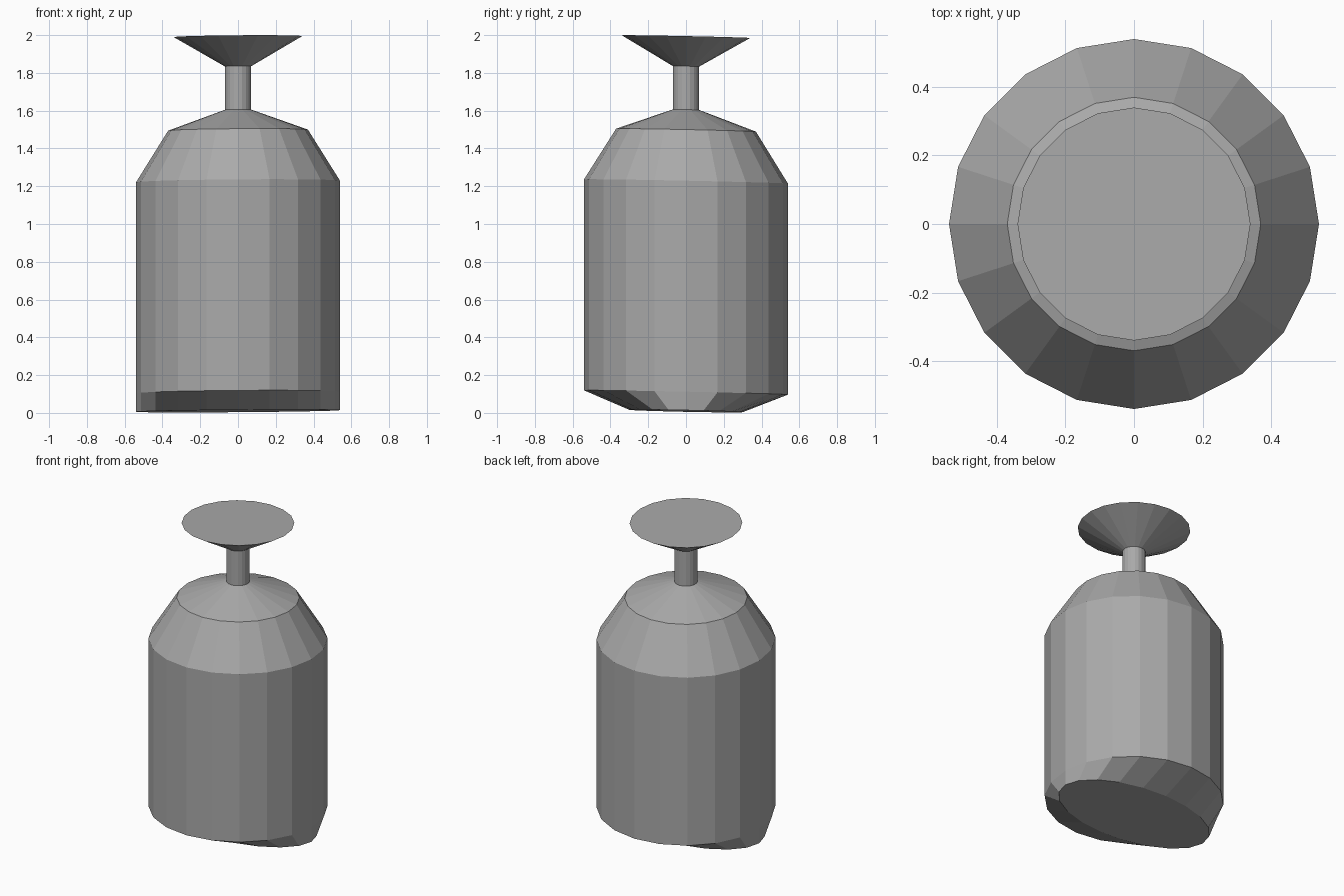
import bpy
import bmesh
from math import cos, sin, tau

SIDES = 20

if "Cube" in bpy.data.objects:
    bpy.data.objects.remove(bpy.data.objects["Cube"], do_unlink=True)

grey = bpy.data.materials.new("mid_grey")
grey.use_nodes = True
colour = (0.4, 0.4, 0.4, 1)
grey.diffuse_color = colour
grey.node_tree.nodes["Principled BSDF"].inputs["Base Color"].default_value = colour


def lathe(name, rings):
    """Join rings of (x radius, y radius, z) and cap both ends."""
    bm = bmesh.new()
    loops = []
    for rx, ry, z in rings:
        loop = []
        for i in range(SIDES):
            x, y = rx * cos(tau * i / SIDES), ry * sin(tau * i / SIDES)
            # every ring leans slightly towards the back
            loop.append(bm.verts.new((x, y, z - 0.021 * y + 0.008 * x)))
        loops.append(loop)
    for low, high in zip(loops, loops[1:]):
        for i in range(SIDES):
            j = (i + 1) % SIDES
            bm.faces.new((low[i], low[j], high[j], high[i]))
    bm.faces.new(loops[0][::-1])
    bm.faces.new(loops[-1])
    mesh = bpy.data.meshes.new(name)
    bm.to_mesh(mesh)
    bm.free()
    mesh.materials.append(grey)
    obj = bpy.data.objects.new(name, mesh)
    bpy.context.collection.objects.link(obj)
    return obj


# Body with pinched oval base, sloped shoulder, thin neck and flared top
lathe("bottle", [
    (0.54, 0.30, 0.01),
    (0.54, 0.54, 0.108),
    (0.54, 0.54, 1.225),
    (0.37, 0.37, 1.497),
    (0.07, 0.07, 1.605),
    (0.07, 0.07, 1.835),
    (0.34, 0.34, 1.992),
])
